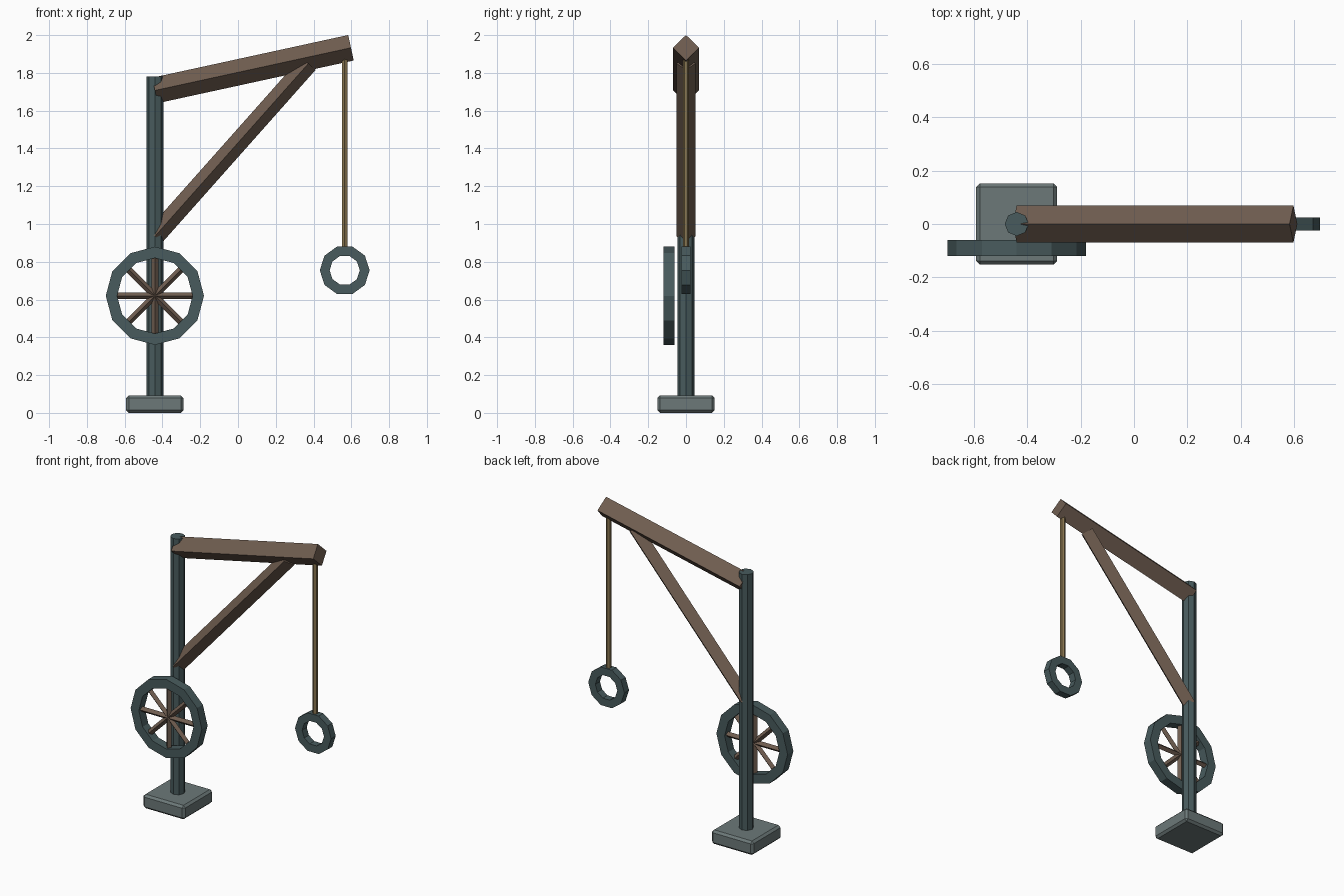
import bpy, bmesh
from math import sin, cos, tau, pi
from mathutils import Vector

if "Cube" in bpy.data.objects:
    bpy.data.objects.remove(bpy.data.objects["Cube"])


def material(name, rgb):
    m = bpy.data.materials.new(name)
    m.diffuse_color = (*rgb, 1)
    m.use_nodes = True
    m.node_tree.nodes["Principled BSDF"].inputs["Base Color"].default_value = m.diffuse_color
    return m


IRON = material("dark_iron", (0.065, 0.105, 0.11))
STONE = material("stone", (0.15, 0.19, 0.19))
WOOD = material("wood", (0.16, 0.11, 0.08))
ROPE = material("rope", (0.25, 0.18, 0.08))


def finish(name, bm, mat):
    bmesh.ops.recalc_face_normals(bm, faces=bm.faces)
    me = bpy.data.meshes.new(name)
    bm.to_mesh(me)
    bm.free()
    me.materials.append(mat)
    ob = bpy.data.objects.new(name, me)
    bpy.context.collection.objects.link(ob)
    return ob


def rod(name, a, b, radius, sides, mat):
    """Straight prism from a to b, with corners on its local axes."""
    a, b = Vector(a), Vector(b)
    bm = bmesh.new()
    bmesh.ops.create_cone(bm, cap_ends=True, segments=sides, radius1=radius,
                          radius2=radius, depth=(b - a).length)
    ob = finish(name, bm, mat)
    ob.location = (a + b) / 2
    ob.rotation_euler = (b - a).to_track_quat('Z', 'Y').to_euler()
    return ob


def ring(name, centre, outer, inner, half, sides, mat):
    """Flat faceted ring of rectangular section, facing -y."""
    cx, cy, cz = centre
    bm = bmesh.new()
    section = [(outer, -half), (outer, half), (inner, half), (inner, -half)]
    loops = []
    for i in range(sides):
        t = tau * i / sides
        loops.append([bm.verts.new((cx + r * cos(t), cy + y, cz + r * sin(t)))
                      for r, y in section])
    for i in range(sides):
        p, q = loops[i], loops[(i + 1) % sides]
        for k in range(4):
            n = (k + 1) % 4
            bm.faces.new((p[k], p[n], q[n], q[k]))
    return finish(name, bm, mat)


PX = -0.44   # post position
RX = 0.565   # rope position

# Base block with softened edges
bm = bmesh.new()
bmesh.ops.create_cube(bm, size=1)
bmesh.ops.scale(bm, vec=(0.304, 0.304, 0.092), verts=bm.verts)
bmesh.ops.translate(bm, vec=(PX, 0, 0.046), verts=bm.verts)
bmesh.ops.bevel(bm, geom=bm.edges[:], offset=0.014, segments=1, affect='EDGES')
finish("base", bm, STONE)

# Post, jib beam and diagonal brace
rod("post", (PX, 0, 0.05), (PX, 0, 1.78), 0.045, 8, IRON)
rod("jib_beam", (PX, 0, 1.707), (0.598, 0, 1.933), 0.069, 4, WOOD)
rod("brace", (PX, 0, 0.935), (0.373, 0, 1.85), 0.051, 4, WOOD)

# Rope and hanging ring
rod("rope", (RX, 0, 0.87), (RX, 0, 1.9), 0.017, 6, ROPE)
ring("hanging_ring", (RX, 0, 0.755), 0.132, 0.08, 0.024, 10, IRON)

# Winding wheel with four full-width spokes
WC = Vector((PX, -0.09, 0.62))
ring("wheel_rim", WC, 0.26, 0.2, 0.03, 12, IRON)
for i in range(4):
    d = Vector((cos(i * pi / 4), 0, sin(i * pi / 4))) * 0.205
    rod(f"spoke_{i + 1}", WC - d, WC + d, 0.018, 4, WOOD)
